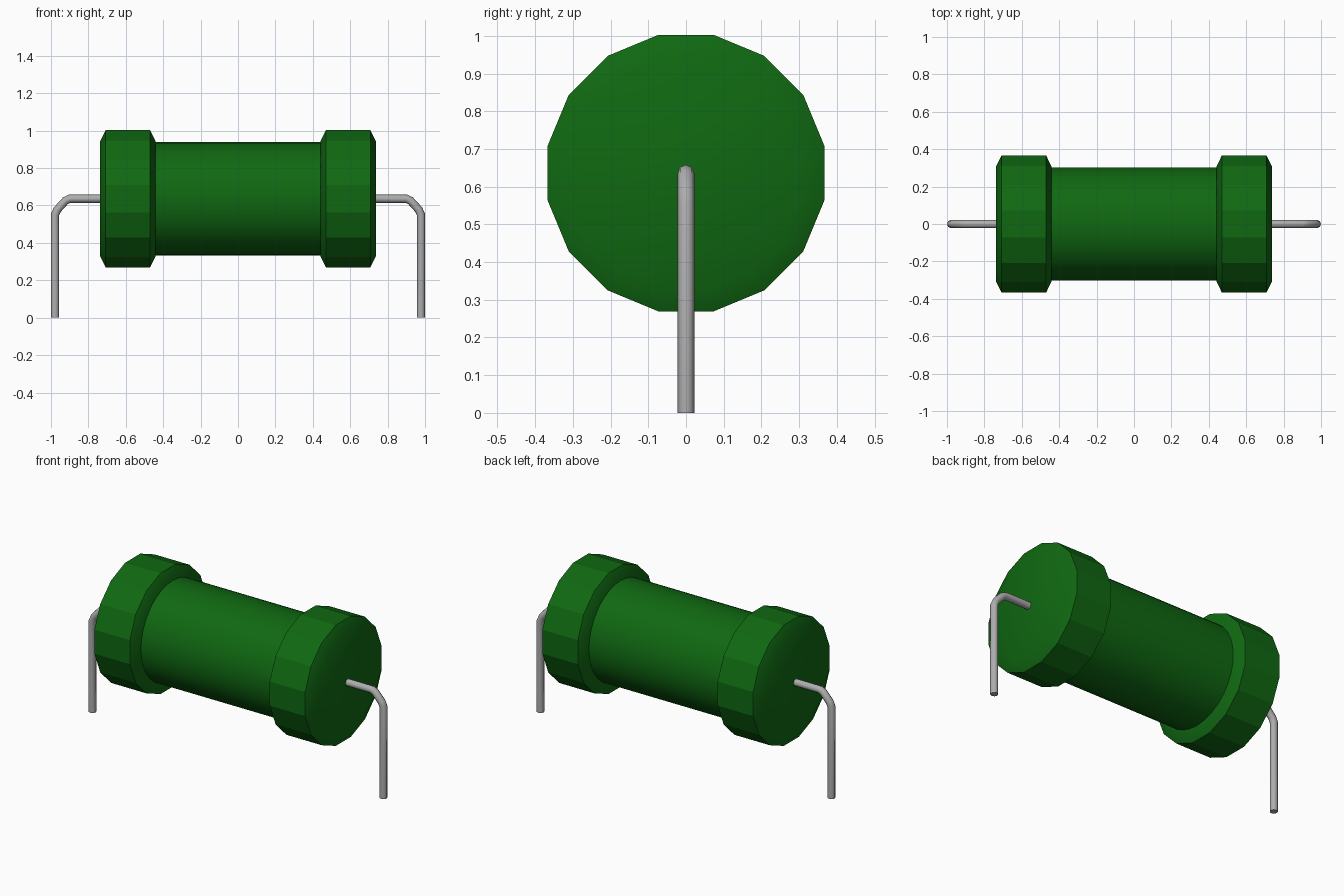
import bpy, bmesh, math
from mathutils import Vector

if "Cube" in bpy.data.objects:
    bpy.data.objects.remove(bpy.data.objects["Cube"])

AXIS_Z = 0.636


def material(name, rgb):
    m = bpy.data.materials.new(name)
    m.use_nodes = True
    m.diffuse_color = (*rgb, 1)
    m.node_tree.nodes["Principled BSDF"].inputs["Base Color"].default_value = (*rgb, 1)
    return m


green = material("green coating", (0.005, 0.14, 0.006))
steel = material("grey wire", (0.42, 0.42, 0.42))


def lathe(name, profile, sides, mat, turn=0.0):
    """Closed solid turned around the x axis from (x, radius) pairs."""
    bm = bmesh.new()
    rings = []
    for x, r in profile:
        angles = [2 * math.pi * (i + turn) / sides for i in range(sides)]
        rings.append([bm.verts.new((x, r * math.cos(a), r * math.sin(a))) for a in angles])
    for a, b in zip(rings, rings[1:]):
        for i in range(sides):
            j = (i + 1) % sides
            bm.faces.new((a[i], a[j], b[j], b[i]))
    bm.faces.new(rings[0])
    bm.faces.new(rings[-1])
    bmesh.ops.recalc_face_normals(bm, faces=bm.faces)
    mesh = bpy.data.meshes.new(name)
    bm.to_mesh(mesh)
    bm.free()
    mesh.materials.append(mat)
    obj = bpy.data.objects.new(name, mesh)
    obj.location.z = AXIS_Z
    bpy.context.collection.objects.link(obj)
    return obj


def smooth(obj, degrees):
    bpy.ops.object.select_all(action='DESELECT')
    obj.select_set(True)
    bpy.context.view_layer.objects.active = obj
    bpy.ops.object.shade_smooth_by_angle(angle=math.radians(degrees))


def wire(name, points, radius, mat):
    """Eight-sided bent wire along a path."""
    curve = bpy.data.curves.new(name, 'CURVE')
    curve.dimensions = '3D'
    curve.bevel_depth = radius
    curve.bevel_resolution = 2
    curve.use_fill_caps = True
    spline = curve.splines.new('POLY')
    spline.points.add(len(points) - 1)
    for p, co in zip(spline.points, points):
        p.co = (*co, 1)
    curve.materials.append(mat)
    obj = bpy.data.objects.new(name, curve)
    bpy.context.collection.objects.link(obj)
    bpy.ops.object.select_all(action='DESELECT')
    obj.select_set(True)
    bpy.context.view_layer.objects.active = obj
    bpy.ops.object.convert(target='MESH')
    smooth(bpy.context.object, 50)


# Round centre barrel
barrel = lathe("barrel", [(-0.47, 0.303), (0.47, 0.303)], 32, green)
smooth(barrel, 30)

for side, s in (("left", 1), ("right", -1)):
    # Faceted end cap with chamfered rims
    cap = lathe(side + "_end_cap",
                [(s * 0.44, 0.312), (s * 0.47, 0.374), (s * 0.708, 0.374), (s * 0.738, 0.312)],
                16, green, 0.5)
    # Facets stay flat, chamfers blend into the end discs
    for face in cap.data.polygons:
        face.use_smooth = abs(face.normal.x) > 0.1
    for edge in cap.data.edges:
        a, b = (cap.data.vertices[i].co for i in edge.vertices)
        on_rim = all(math.hypot(v.y, v.z) > 0.36 for v in (a, b))
        edge.use_edge_sharp = on_rim

    # Bent lead wire
    path = [(0.70, AXIS_Z), (0.90, AXIS_Z), (0.922, 0.626), (0.966, 0.578),
            (0.978, 0.552), (0.978, 0.0)]
    wire(side + "_lead", [(s * x, 0, z) for x, z in path], 0.022, steel)
